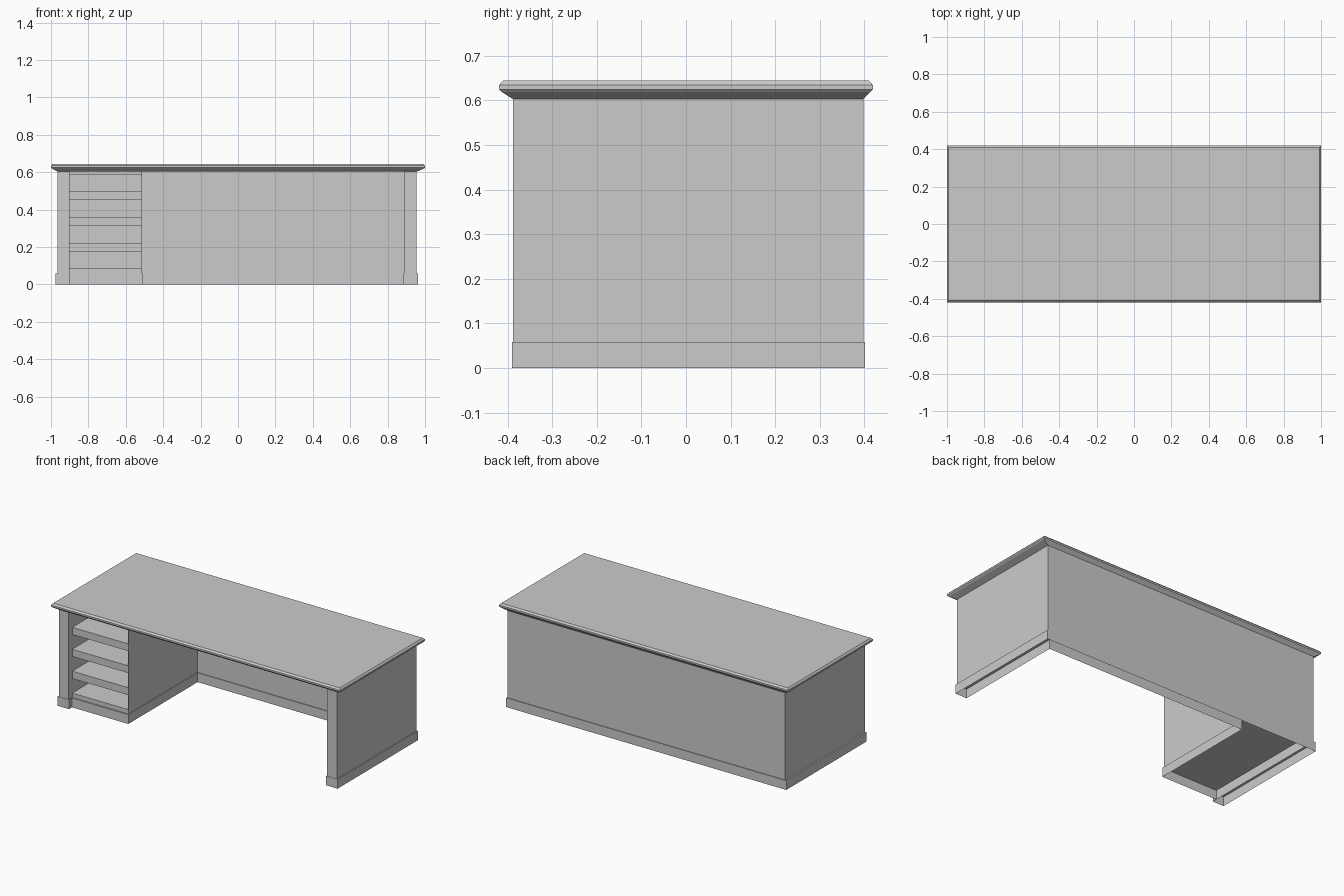
import bpy, bmesh

if "Cube" in bpy.data.objects:
    bpy.data.objects.remove(bpy.data.objects["Cube"])


def finish(name, bm):
    bmesh.ops.recalc_face_normals(bm, faces=bm.faces)
    mesh = bpy.data.meshes.new(name)
    bm.to_mesh(mesh)
    bm.free()
    obj = bpy.data.objects.new(name, mesh)
    bpy.context.collection.objects.link(obj)
    return obj


def prism(name, outline, z0, z1, open_bottom=False):
    """Extrude a plan outline upwards, optionally leaving the underside open."""
    bm = bmesh.new()
    low = [bm.verts.new((x, y, z0)) for x, y in outline]
    high = [bm.verts.new((x, y, z1)) for x, y in outline]
    n = len(outline)
    for i in range(n):
        j = (i + 1) % n
        bm.faces.new((low[i], low[j], high[j], high[i]))
    bm.faces.new(high)
    if not open_bottom:
        bm.faces.new(low[::-1])
    return finish(name, bm)


def rect(x0, x1, y0, y1):
    return [(x0, y0), (x1, y0), (x1, y1), (x0, y1)]


def box(name, x0, x1, y0, y1, z0, z1, open_bottom=False):
    return prism(name, rect(x0, x1, y0, y1), z0, z1, open_bottom)


BASE, TOP = 0.058, 0.603

# Desktop with a moulded edge: stacked rectangles, bottom to top
layers = [
    (-0.965, 0.955, -0.388, 0.397, TOP),
    (-0.994, 0.994, -0.413, 0.413, 0.619),
    (-1.0, 1.0, -0.419, 0.419, 0.625),
    (-1.0, 1.0, -0.419, 0.419, 0.635),
    (-0.991, 0.991, -0.410, 0.410, 0.645),
]
bm = bmesh.new()
rings = [[bm.verts.new((x, y, l[4])) for x, y in rect(*l[:4])] for l in layers]
for a, b in zip(rings, rings[1:]):
    for i in range(4):
        j = (i + 1) % 4
        bm.faces.new((a[i], a[j], b[j], b[i]))
bm.faces.new(rings[0][::-1])
bm.faces.new(rings[-1])
finish("desktop", bm)

# Side panels and back panel
box("left_panel", -0.965, -0.9, -0.388, 0.398, BASE, TOP)
box("right_panel", 0.888, 0.955, -0.388, 0.398, BASE, TOP)
box("back_panel", -0.9, 0.888, 0.33, 0.398, BASE, TOP)

# Skirting: hollow underneath
box("left_skirting", -0.975, -0.897, -0.39, 0.402, 0, BASE, True)
prism("main_skirting", [
    (-0.897, -0.36), (-0.507, -0.36), (-0.507, 0.325), (0.883, 0.325),
    (0.883, -0.39), (0.962, -0.39), (0.962, 0.402), (-0.897, 0.402),
], 0, BASE, True)

# Open cabinet: thin inner side and rails framing four compartments
box("cabinet_side", -0.516, -0.512, -0.352, 0.33, BASE, TOP)
openings = [(0.085, 0.176), (0.222, 0.314), (0.359, 0.451), (0.496, 0.588)]
edges = [BASE] + [z for pair in openings for z in pair] + [TOP]
for i in range(0, len(edges), 2):
    box(f"cabinet_shelf_{i // 2 + 1}", -0.9, -0.516, -0.352, 0.33,
        edges[i], edges[i + 1])
